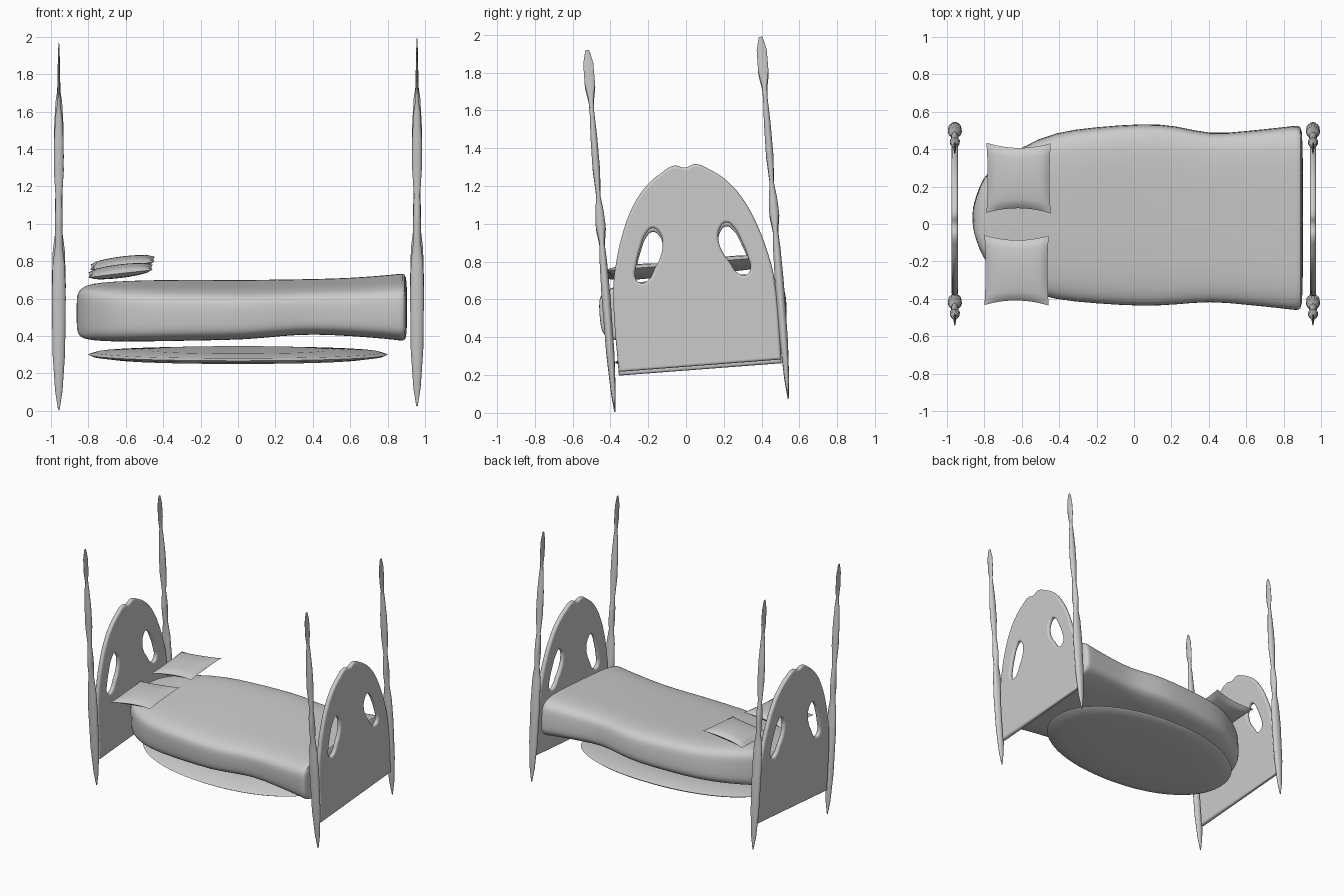
import bpy, bmesh, math
from mathutils import Matrix

cube = bpy.data.objects.get("Cube")
if cube:
    bpy.data.objects.remove(cube)

# One plain grey for everything
grey = bpy.data.materials.new("plain_grey")
grey.use_nodes = True
colour = (0.6, 0.6, 0.6, 1)
grey.diffuse_color = colour
grey.node_tree.nodes["Principled BSDF"].inputs["Base Color"].default_value = colour

# The whole bed leans slightly towards the front
LEAN = Matrix.Translation((0, 0.085, 0)) @ Matrix.Rotation(math.radians(4.35), 4, "X")


def finish(obj, angle=50):
    obj.data.materials.clear()
    obj.data.materials.append(grey)
    obj.matrix_world = LEAN @ obj.matrix_world
    bpy.ops.object.select_all(action="DESELECT")
    obj.select_set(True)
    bpy.context.view_layer.objects.active = obj
    bpy.ops.object.shade_smooth_by_angle(angle=math.radians(angle))


def loft(name, rings, angle=50, subdivide=0):
    """Skin a list of equal-length closed rings and cap both ends."""
    bm = bmesh.new()
    loops = [[bm.verts.new(p) for p in ring] for ring in rings]
    count = len(loops[0])
    for a, b in zip(loops, loops[1:]):
        for i in range(count):
            j = (i + 1) % count
            bm.faces.new((a[i], a[j], b[j], b[i]))
    bm.faces.new(loops[0])
    bm.faces.new(loops[-1])
    bmesh.ops.recalc_face_normals(bm, faces=bm.faces)
    mesh = bpy.data.meshes.new(name)
    bm.to_mesh(mesh)
    bm.free()
    obj = bpy.data.objects.new(name, mesh)
    bpy.context.collection.objects.link(obj)
    finish(obj, angle)
    if subdivide:
        mod = obj.modifiers.new("soften", "SUBSURF")
        mod.levels = mod.render_levels = subdivide
    return obj


def oval(count, power=2):
    """Unit superellipse points."""
    points = []
    for i in range(count):
        c, s = (f(math.tau * (i + 0.5) / count) for f in (math.cos, math.sin))
        points.append((math.copysign(abs(c) ** (2 / power), c),
                       math.copysign(abs(s) ** (2 / power), s)))
    return points


# Turned posts: height, half width in x, half width in y
POST = [(0, .004, .003), (.1, .02, .013), (.3, .034, .022), (.6, .038, .024),
        (.78, .033, .02), (.88, .02, .014), (.97, .021, .027), (1.05, .02, .022),
        (1.13, .017, .011), (1.28, .027, .02), (1.44, .026, .018), (1.58, .018, .012),
        (1.64, .009, .014), (1.72, .007, .028), (1.83, .005, .027), (1.9, .002, .01)]


def post(name, x, y, z):
    rings = [[(x + rx * c, y + ry * s, z + h) for c, s in oval(16)]
             for h, rx, ry in POST]
    loft(name, rings, 80)


# Arched end boards with two teardrop openings
ARCH = [(.432, .25), (.425, .7), (.4, .83), (.365, .95), (.3, 1.1),
        (.22, 1.21), (.13, 1.28), (.055, 1.315), (0, 1.3)]
HOLE = [(.195, .994), (.23, .97), (.265, .9), (.297, .8), (.305, .74), (.28, .71),
        (.24, .72), (.2, .78), (.165, .84), (.148, .907), (.16, .966)]


def mirrored(points):
    return [(-y, z) for y, z in reversed(points)]


def board(name, x, z):
    curve = bpy.data.curves.new(name, "CURVE")
    curve.dimensions = "2D"
    curve.fill_mode = "BOTH"
    curve.resolution_u = 5
    curve.extrude, curve.bevel_depth, curve.offset = 0.003, 0.014, -0.014
    curve.bevel_resolution = 2
    for shape in (ARCH + mirrored(ARCH[:-1]), HOLE, mirrored(HOLE)):
        spline = curve.splines.new("BEZIER")
        spline.bezier_points.add(len(shape) - 1)
        spline.use_cyclic_u = True
        for point, (u, v) in zip(spline.bezier_points, shape):
            point.co = (u, v, 0)
            kind = "VECTOR" if v < 0.3 else "AUTO"
            point.handle_left_type = point.handle_right_type = kind
    obj = bpy.data.objects.new(name, curve)
    bpy.context.collection.objects.link(obj)
    bpy.ops.object.select_all(action="DESELECT")
    obj.select_set(True)
    bpy.context.view_layer.objects.active = obj
    bpy.ops.object.convert(target="MESH")
    obj = bpy.context.view_layer.objects.active
    obj.name = name
    obj.matrix_world = (Matrix.Translation((x, 0.008, z))
                        @ Matrix.Rotation(math.pi / 2, 4, "Z")
                        @ Matrix.Rotation(math.pi / 2, 4, "X"))
    finish(obj)


for end, x, drop in (("head", -0.958, -0.02), ("foot", 0.957, 0)):
    board(end + "board", x, drop)
    for side, y in (("front", -0.46), ("back", 0.46)):
        post(f"{end}_{side}_post", x, y, 0.06 + drop)

# Mattress with draped cover: x, front y, back y, bottom z, top z
SECTIONS = [(-.865, -.05, .03, .43, .62), (-.845, -.13, .1, .4, .65),
            (-.81, -.22, .2, .39, .67), (-.74, -.31, .27, .385, .68),
            (-.6, -.4, .37, .385, .685), (-.42, -.45, .45, .39, .685),
            (-.2, -.47, .475, .395, .685), (.05, -.485, .495, .4, .682),
            (.23, -.475, .485, .42, .685), (.4, -.455, .435, .43, .69),
            (.6, -.475, .455, .42, .695), (.8, -.495, .475, .405, .71),
            (.87, -.505, .485, .395, .718), (.89, -.5, .48, .395, .718),
            (.905, -.46, .44, .42, .69)]
rings = []
for x, front, back, low, high in SECTIONS:
    rings.append([(x, (front + back) / 2 + c * (back - front) / 2,
                   (low + high) / 2 + s * (high - low) / 2) for c, s in oval(32, 4.5)])
loft("mattress", rings, 60, 1)

# Thin oval bed base
rings = [[(r * 0.8 * c, r * 0.44 * s, 0.302 + z) for c, s in oval(64, 2.1)]
         for r, z in ((.5, -.028), (.85, -.022), (.97, -.01), (1, 0), (.95, .012), (.6, .025))]
loft("bed_base", rings, 40)


# Pillows: two bulged sheets meeting at a pinched rim
def pillow(name, x, y, z):
    steps = 14
    bm = bmesh.new()
    bmesh.ops.create_grid(bm, x_segments=steps, y_segments=steps, size=1)
    bmesh.ops.duplicate(bm, geom=bm.verts[:] + bm.edges[:] + bm.faces[:])
    bm.faces.ensure_lookup_table()
    lower = {v for f in bm.faces[steps * steps:] for v in f.verts}
    bmesh.ops.reverse_faces(bm, faces=bm.faces[steps * steps:])
    for v in bm.verts:
        u, w = v.co.x, v.co.y
        puff = 0.034 * max(0, (1 - u * u) * (1 - w * w)) ** 0.4
        v.co = (x + 0.172 * u * (1 - 0.04 * (1 - w * w)),
                y + 0.188 * w * (1 - 0.14 * (1 - u * u)),
                z + 0.02 * u - (puff if v in lower else -puff))
    bmesh.ops.remove_doubles(bm, verts=bm.verts[:], dist=0.0005)
    mesh = bpy.data.meshes.new(name)
    bm.to_mesh(mesh)
    bm.free()
    obj = bpy.data.objects.new(name, mesh)
    bpy.context.collection.objects.link(obj)
    finish(obj, 70)


pillow("front_pillow", -0.628, -0.275, 0.77)
pillow("back_pillow", -0.617, 0.22, 0.775)
